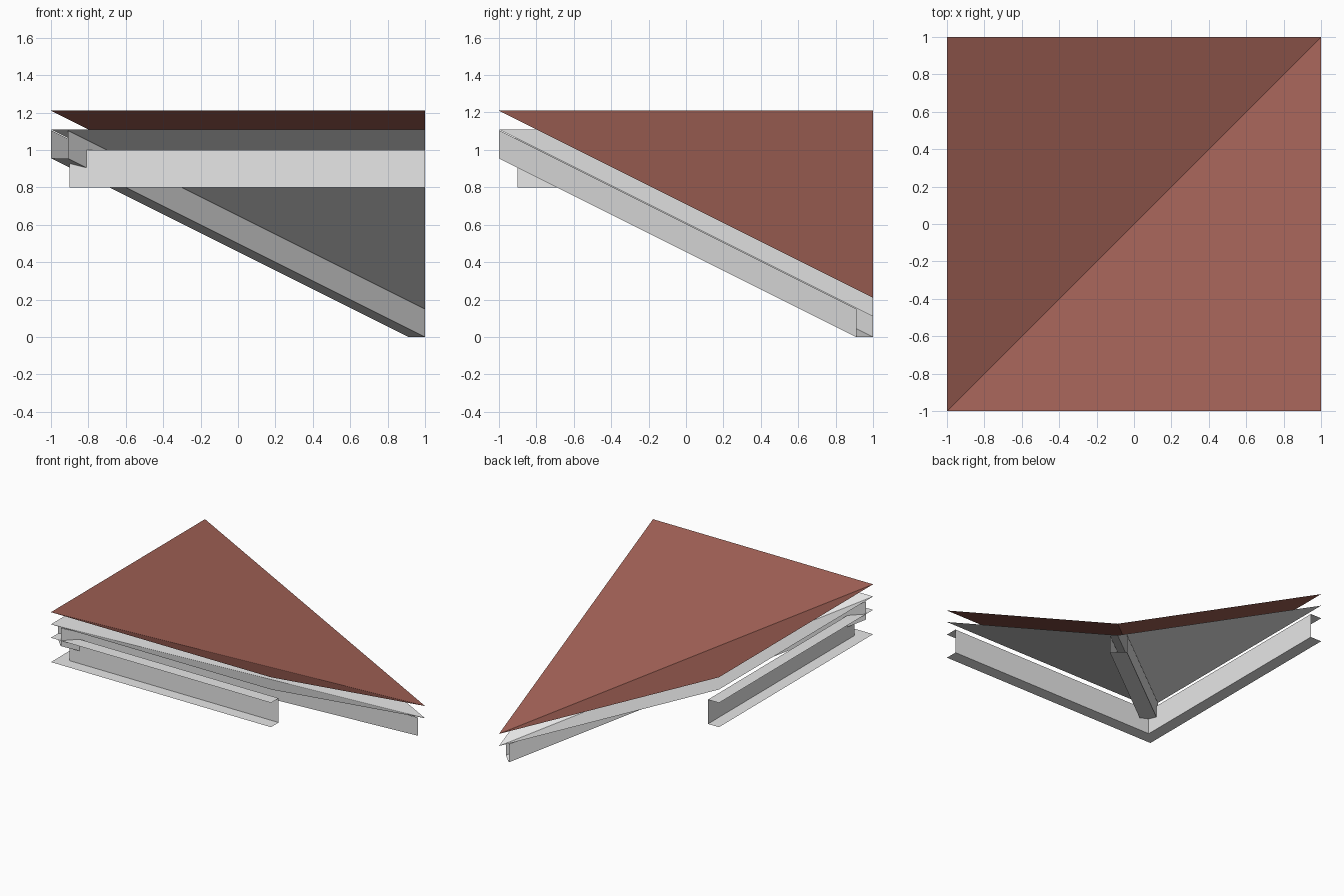
import bpy

if "Cube" in bpy.data.objects:
    bpy.data.objects.remove(bpy.data.objects["Cube"])


def material(name, rgb):
    m = bpy.data.materials.new(name)
    m.diffuse_color = (*rgb, 1)
    m.use_nodes = True
    m.node_tree.nodes["Principled BSDF"].inputs["Base Color"].default_value = m.diffuse_color
    return m


GREY = material("light grey", (0.8, 0.8, 0.8))
TILE = material("roof red", (0.33, 0.11, 0.085))


def sheet(name, verts, faces, mat):
    me = bpy.data.meshes.new(name)
    me.from_pydata(verts, [], faces)
    me.materials.append(mat)
    ob = bpy.data.objects.new(name, me)
    bpy.context.collection.objects.link(ob)
    return ob


def valley(name, top, mat):
    # two slopes meeting in a valley along the diagonal
    verts = [(-1, -1, top), (1, -1, top), (1, 1, top - 1), (-1, 1, top)]
    sheet(name, verts, [(0, 1, 2), (0, 2, 3)], mat)


# Roof covering and the deck below it
valley("roof_covering", 1.21, TILE)
valley("roof_deck", 1.11, GREY)

# Wall plate: L-shaped open channel, swept as a mitred profile
profile = [(-1, 0.8), (-0.9, 0.8), (-0.9, 1.0), (-1, 1.0)]
verts, faces = [], []
for d, z in profile:
    verts += [(1, d, z), (d, d, z), (d, 1, z)]
for i in range(3):
    for j in range(2):
        a = i * 3 + j
        faces.append((a, a + 1, a + 4, a + 3))
sheet("wall_plate", verts, faces, GREY)

# Valley rafter: open trough running down the diagonal
W = 0.09
low, high, h = 0.955, 0.0, 0.15
verts = []
for z, s in ((low, 0), (high, 1)):
    right = (1, 1 - W) if s else (-1 + W, -1)
    left = (1 - W, 1) if s else (-1, -1 + W)
    verts += [(*right, z + h), (*right, z), (*left, z), (*left, z + h)]
sheet("valley_rafter", verts, [(i, i + 1, i + 5, i + 4) for i in range(3)], GREY)
